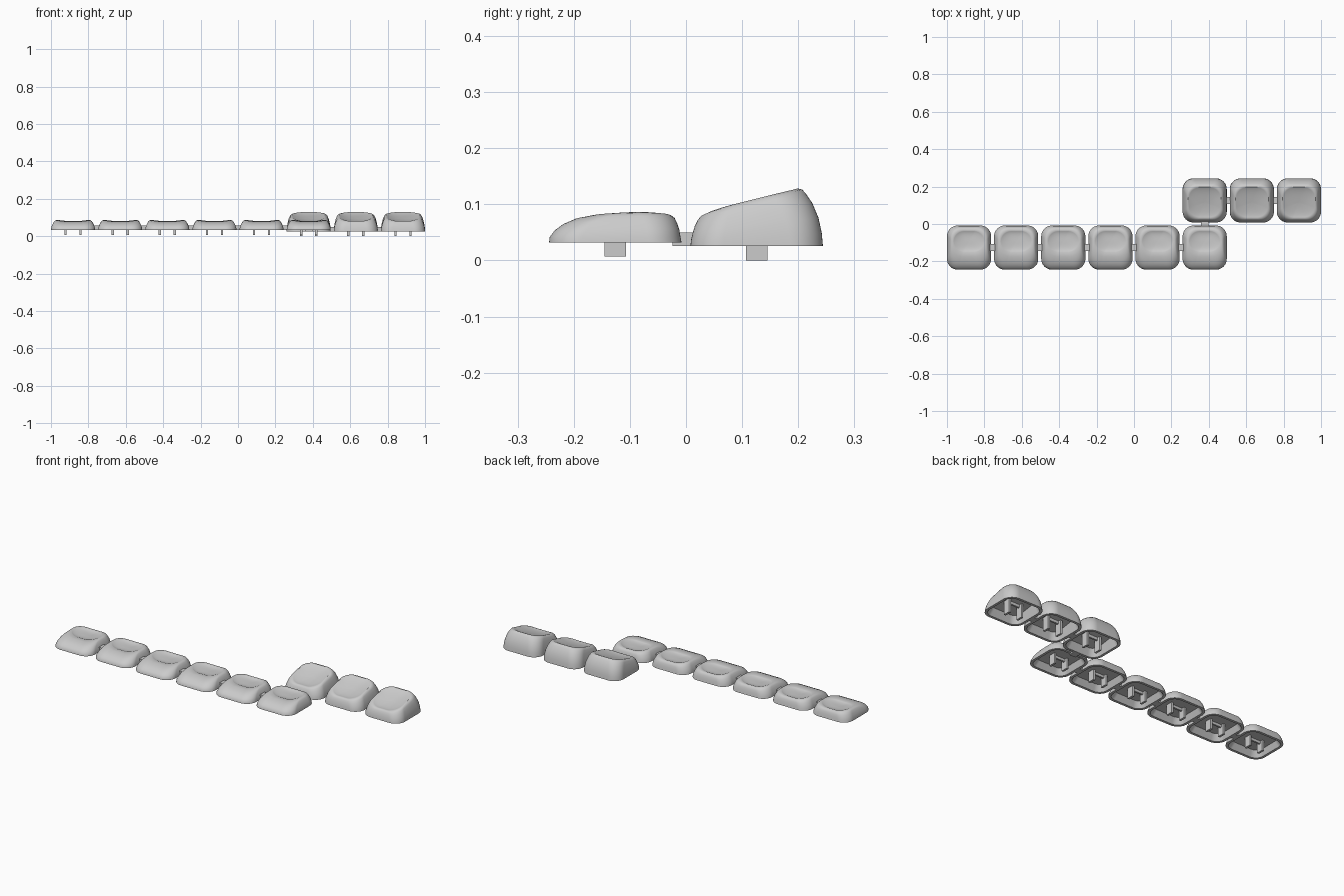
import bpy, bmesh, math
from mathutils import Matrix

cube = bpy.data.objects.get("Cube")
if cube:
    bpy.data.objects.remove(cube)

grey = bpy.data.materials.new("plain grey plastic")
grey.use_nodes = True
colour = (0.6, 0.6, 0.6, 1)
grey.diffuse_color = colour
grey.node_tree.nodes["Principled BSDF"].inputs["Base Color"].default_value = colour

PITCH, HALF, WALL, SEGS = 0.252, 0.118, 0.014, 12

# Wall levels: height fraction, side inset, front inset, rear inset
LOW = [(0, 0, 0, 0), (.2, .001, .001, .002), (.45, .005, .010, .004), (.68, .011, .025, .008),
       (.86, .017, .045, .012), (.96, .023, .070, .018), (1, .032, .095, .028)]
TALL = [(0, 0, 0, 0), (.2, .001, .001, .002), (.45, .005, .004, .008), (.7, .011, .008, .019),
        (.87, .017, .013, .030), (.96, .022, .017, .037), (1, .030, .024, .045)]


def outline(side, front, rear, radius):
    """Rounded rectangle from insets, counter-clockwise."""
    x1, y0, y1 = HALF - side, -HALF + front, HALF - rear
    pts = []
    for i, (sx, sy) in enumerate([(1, 1), (-1, 1), (-1, -1), (1, -1)]):
        cx, cy = sx * (x1 - radius), (y1 - radius if sy > 0 else y0 + radius)
        for k in range(SEGS + 1):
            a = math.pi / 2 * (i + k / SEGS)
            pts.append((cx + radius * math.cos(a), cy + radius * math.sin(a)))
    return pts


def finish(bm, name):
    bmesh.ops.recalc_face_normals(bm, faces=bm.faces)
    mesh = bpy.data.meshes.new(name)
    bm.to_mesh(mesh)
    bm.free()
    mesh.materials.append(grey)
    ob = bpy.data.objects.new(name, mesh)
    bpy.context.collection.objects.link(ob)
    return ob


def keycap_shell(name, levels, base, top, rear_flat):
    """Hollow cap: outer wall, scooped top, inner wall and ceiling."""
    bm = bmesh.new()

    def scoop(x, y):
        cyl = max(0, 1 - (x / 0.092) ** 2) ** 1.5
        fade = min(1, max(0, (0.08 - y) / 0.1)) if rear_flat else 1
        return 0.008 * cyl * fade

    def ring(points, height):
        return [bm.verts.new((x, y, height(x, y))) for x, y in points]

    rings = []
    # Inner ceiling and wall, from the middle outward and down
    inner = outline(WALL + .014, WALL + .02, WALL + .016, 0.04)
    ceiling = lambda x, y: base + 0.6 * (top(y) - base)
    for s in (0.02, 0.5, 1):
        rings.append(ring([(x * s, y * s) for x, y in inner], ceiling))
    rings.append(ring(outline(WALL, WALL, WALL, 0.045), lambda x, y: base))
    # Outer wall
    for h, side, front, rear in levels:
        rings.append(ring(outline(side, front, rear, 0.058),
                          lambda x, y: base + (top(y) - scoop(x, y) - base) * h))
    # Scooped top
    _, side, front, rear = levels[-1]
    rim, mid = outline(side, front, rear, 0.058), (front - rear) / 2
    for s in (0.94, 0.86, 0.76, 0.62, 0.45, 0.25, 0.02):
        bowl = 0.007 * (1 - s ** 4)
        rings.append(ring([(x * s, mid + (y - mid) * s) for x, y in rim],
                          lambda x, y: top(y) - scoop(x, y) - bowl))
    n = len(rim)
    for a, b in zip(rings, rings[1:]):
        for i in range(n):
            j = (i + 1) % n
            bm.faces.new((a[i], a[j], b[j], b[i]))
    bm.faces.new(rings[0])
    bm.faces.new(rings[-1])
    ob = finish(bm, name)
    bpy.ops.object.select_all(action='DESELECT')
    ob.select_set(True)
    bpy.context.view_layer.objects.active = ob
    bpy.ops.object.shade_smooth_by_angle(angle=math.radians(40))
    return ob


def boxes(name, specs):
    """Boxes from (centre, size) pairs in one object."""
    bm = bmesh.new()
    for centre, size in specs:
        bmesh.ops.create_cube(bm, size=1, matrix=Matrix.Translation(centre) @ Matrix.Diagonal((*size, 1)))
    return finish(bm, name)


def stem(name, bottom, roof):
    """Two prongs joined by a low crossbar under the ceiling."""
    mid, tall = (bottom + roof) / 2, roof - bottom
    return boxes(name, [((-.04, 0, mid), (.012, .039, tall)), ((.04, 0, mid), (.012, .039, tall)),
                        ((0, 0, roof - .008), (.08, .010, .016))])


def row(label, columns, y, shell, prongs, link_z):
    """Repeat one cap along a row and link neighbours with sprues."""
    for n, col in enumerate(columns):
        x = (col - 3.5) * PITCH
        for part, source in (("keycap", shell), ("stem", prongs)):
            ob = source if n == 0 else source.copy()
            ob.name = f"{label}_{part}_{n + 1}"
            ob.location = (x, y, 0)
            if n:
                bpy.context.collection.objects.link(ob)
        if n:
            boxes(f"{label}_sprue_{n}", [((x - PITCH / 2, y, link_z), (.034, .039, .024))])


low_top = lambda y: 0.086 + 0.002 * y / HALF
tall_top = lambda y: 0.087 + 0.25 * (y + 0.094)
row("front", range(6), -0.126,
    keycap_shell("front_keycap", LOW, 0.032, low_top, False), stem("front_stem", 0.007, 0.066), 0.044)
row("rear", range(5, 8), 0.126,
    keycap_shell("rear_keycap", TALL, 0.026, tall_top, True), stem("rear_stem", 0.0, 0.076), 0.038)

# Sprue joining the two rows
boxes("row_sprue", [((1.5 * PITCH, -0.002, 0.038), (.039, .044, .024))])
